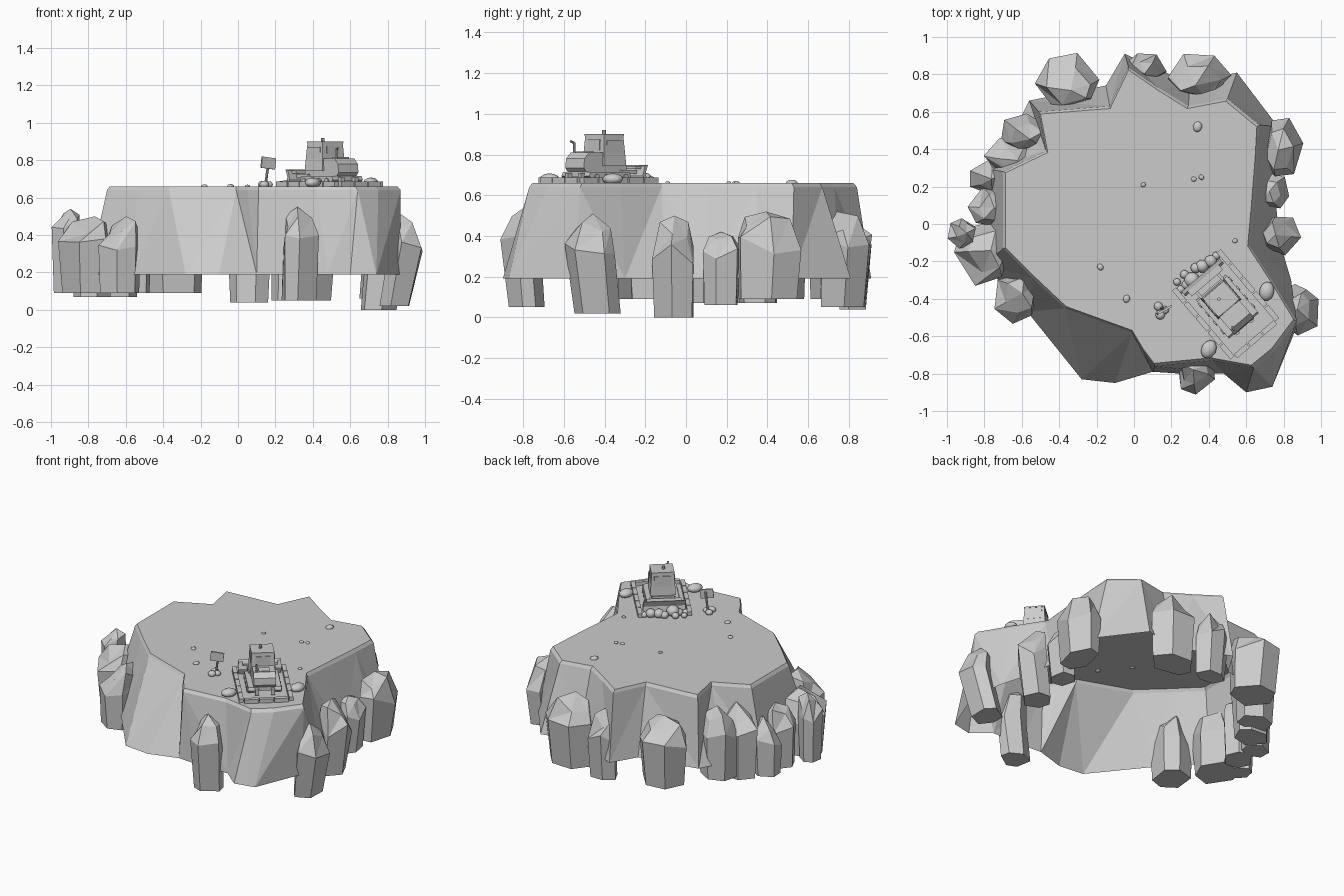
import bpy, bmesh, math, random
from mathutils import Matrix, Vector

if "Cube" in bpy.data.objects:
    bpy.data.objects.remove(bpy.data.objects["Cube"])

random.seed(4)
M = Matrix.Translation((.49, -.43, .66)) @ Matrix.Rotation(math.radians(-49.5), 4, 'Z')
I = Matrix.Identity(4)


def finish(name, bm, mat=I, smooth=False):
    bmesh.ops.recalc_face_normals(bm, faces=bm.faces)
    me = bpy.data.meshes.new(name)
    bm.to_mesh(me)
    bm.free()
    for p in me.polygons:
        p.use_smooth = smooth
    ob = bpy.data.objects.new(name, me)
    ob.matrix_world = mat
    bpy.context.collection.objects.link(ob)
    return ob


def box(name, lo, hi, taper=1.0, mat=M):
    bm = bmesh.new()
    bmesh.ops.create_cube(bm, size=1)
    c, s = (Vector(lo) + Vector(hi)) / 2, Vector(hi) - Vector(lo)
    for v in bm.verts:
        k = taper if v.co.z > 0 else 1
        v.co = Vector((v.co.x * s.x * k, v.co.y * s.y * k, v.co.z * s.z)) + c
    return finish(name, bm, mat)


def profile(name, pts, y0, y1, mat=M):
    # side profile in x-z extruded across y
    bm = bmesh.new()
    a = [bm.verts.new((x, y0, z)) for x, z in pts]
    b = [bm.verts.new((x, y1, z)) for x, z in pts]
    bm.faces.new(a)
    bm.faces.new(b[::-1])
    for i in range(len(pts)):
        j = (i + 1) % len(pts)
        bm.faces.new((a[i], a[j], b[j], b[i]))
    return finish(name, bm, mat)


def rod(name, p, q, r, mat=I, n=8):
    p, q = Vector(p), Vector(q)
    bm = bmesh.new()
    rot = (q - p).to_track_quat('Z', 'Y').to_matrix().to_4x4()
    bmesh.ops.create_cone(bm, cap_ends=True, segments=n, radius1=r, radius2=r, depth=(q - p).length,
                          matrix=Matrix.Translation((p + q) / 2) @ rot)
    return finish(name, bm, mat)


def stone(name, x, y, z, r, squash=.8, stretch=1.0):
    bm = bmesh.new()
    turn = Matrix.Rotation(random.uniform(0, 3), 4, 'Z')
    bmesh.ops.create_icosphere(bm, subdivisions=2, radius=r, matrix=Matrix.Translation((x, y, z)) @ turn
                               @ Matrix.Diagonal((stretch, 1, squash, 1)))
    return finish(name, bm, smooth=True)


# plateau: rim x, y then foot x, y, counter-clockwise
rim = [(-.70, -.13, -.80, -.22), (-.54, -.29, -.57, -.47), (-.37, -.45, -.28, -.83), (-.01, -.58, -.10, -.85),
       (.05, -.68, .10, -.79), (.11, -.76, .25, -.80), (.42, -.73, .48, -.80), (.64, -.77, .60, -.90),
       (.75, -.68, .74, -.87), (.87, -.52, .87, -.55), (.75, -.32, .84, -.30), (.62, -.12, .78, -.10),
       (.64, .10, .76, .10), (.66, .35, .79, .35), (.67, .53, .77, .52), (.50, .67, .55, .81),
       (.29, .63, .30, .75), (.13, .73, .15, .82), (-.03, .84, -.05, .91), (-.13, .63, -.15, .74),
       (-.51, .60, -.56, .66), (-.47, .39, -.64, .50), (-.70, .28, -.80, .30)]
bm = bmesh.new()
top = [bm.verts.new((a * .98, b * .98, .66)) for a, b, c, d in rim]
lip = [bm.verts.new((a, b, .64)) for a, b, c, d in rim]
foot = [bm.verts.new((c, d, .19)) for a, b, c, d in rim]
bm.faces.new(top)
for i in range(len(rim)):
    j = (i + 1) % len(rim)
    bm.faces.new((top[i], lip[i], lip[j], top[j]))
    if i % 2 and i != 1:
        bm.faces.new((lip[i], foot[i], foot[j]))
        bm.faces.new((lip[i], foot[j], lip[j]))
    else:
        bm.faces.new((lip[i], foot[i], lip[j]))
        bm.faces.new((foot[i], foot[j], lip[j]))
finish("plateau", bm)


# faceted cliff rocks leaning against the plateau
def crag(name, x, y, rx, ry, z0, z1, pull=.02, n=6):
    bm = bmesh.new()
    inward = Vector((-x, -y, 0)).normalized()
    start = random.uniform(0, 1)
    ang = [start + (i + random.uniform(-.2, .2)) * math.tau / n for i in range(n)]
    rings = []
    for t, k, shift in ((0, .9, pull), (random.uniform(.55, .7), 1, 0), (.86, .68, .025)):
        ring = []
        for a in ang:
            tilt = random.uniform(-.1, .1) * (z1 - z0) if t else 0
            q = k * random.uniform(.94, 1.04)
            p = Vector((x + q * rx * math.cos(a), y + q * ry * math.sin(a), z0 + t * (z1 - z0) + tilt))
            ring.append(bm.verts.new(p + inward * shift))
        rings.append(ring)
    tip = bm.verts.new(Vector((x, y, z1)) + inward * rx * .3)
    bm.faces.new(rings[0])
    for i in range(n):
        j = (i + 1) % n
        bm.faces.new((rings[0][i], rings[0][j], rings[1][j], rings[1][i]))
        bm.faces.new((rings[1][i], rings[1][j], rings[2][j]))
        bm.faces.new((rings[1][i], rings[2][j], rings[2][i]))
        bm.faces.new((rings[2][i], rings[2][j], tip))
    finish(name, bm)


# x, y, radius x, radius y, bottom, top, inward shift of the bottom
crags = [(-.36, .76, .17, .16, .09, .52, .02), (.06, .84, .12, .08, .04, .50, .02),
         (.35, .79, .18, .13, .05, .52, .02), (.80, .41, .11, .17, .09, .52, .02),
         (.75, .18, .09, .10, .06, .42, .02), (.79, -.06, .11, .11, 0, .50, .04),
         (.90, -.47, .10, .13, .02, .51, .07), (.33, -.81, .11, .10, .05, .55, .03),
         (-.63, -.39, .13, .14, .09, .50, 0), (-.81, -.15, .15, .18, .09, .50, 0),
         (-.92, -.05, .08, .08, .09, .54, 0), (-.78, .09, .11, .11, .07, .48, 0),
         (-.79, .25, .10, .09, .07, .45, 0), (-.66, .36, .14, .11, .07, .55, 0),
         (-.59, .48, .14, .11, .09, .55, 0)]
for i, c in enumerate(crags):
    crag(f"cliff_rock_{i}", *c)

# low brick border on three sides of the work pad
for s in (-1, 1):
    for k in range(5):
        x = -.245 + k * .098
        box("border_brick", (x + .003, s * .157 - .014, 0), (x + .094, s * .157 + .014, .027))
for k in range(3):
    y = -.142 + k * .095
    box("border_brick", (.231, y + .003, 0), (.259, y + .092, .027))

# work vehicle: tracks with wheels
for s in (-1, 1):
    profile("track", [(-.12, .03), (-.10, .01), (.12, .01), (.15, .035), (.14, .055), (-.11, .055)],
            s * .085 - .02, s * .085 + .02)
    for k in range(4):
        x = -.085 + k * .062
        rod("track_wheel", (x, s * .105, .028), (x, s * .112, .028), .016, M, 10)
    # blade arms and skids
    box("blade_arm", (-.19, s * .075 - .008, .045), (-.08, s * .075 + .008, .065))
    box("skid", (.14, s * .05 - .012, .01), (.165, s * .05 + .012, .05))

# chassis, engine hood and cab
box("chassis", (-.12, -.07, .03), (.14, .07, .085))
profile("engine_hood", [(.02, .05), (.135, .05), (.155, .075), (.15, .12), (.12, .15), (.02, .15)], -.07, .07)
box("hood_grille", (.06, -.035, .15), (.12, .035, .156))
box("cab", (-.11, -.082, .085), (.035, .082, .235), .86)
box("cab_roof", (-.102, -.073, .232), (.027, .073, .241))
for s in (-1, 1):
    box("side_window", (-.085, s * .074 - .004, .15), (.01, s * .074 + .004, .21))
box("rear_window", (.024, -.045, .16), (.031, .045, .215))
box("front_window", (-.106, -.055, .14), (-.098, .055, .215))
rod("roof_lamp", (-.045, -.01, .24), (-.045, -.01, .26), .010, M)

# bent exhaust pipe
rod("exhaust_pipe", (.115, -.05, .14), (.115, -.05, .20), .006, M)
rod("exhaust_tip", (.115, -.05, .198), (.135, -.055, .206), .006, M)

# curved pushing blade
profile("blade", [(-.20, .0), (-.185, .0), (-.172, .04), (-.185, .085), (-.205, .09), (-.19, .05)], -.135, .135)
box("blade_ledge", (-.185, -.11, .07), (-.15, .11, .085))

# boulders pushed by the blade
for x, y, r in [(.31, -.30, .042), (.365, -.225, .035), (.41, -.20, .034), (.44, -.17, .022), (.33, -.235, .028),
                (.27, -.27, .024), (.25, -.35, .022), (.23, -.31, .02), (.28, -.325, .026)]:
    stone("pushed_boulder", x, y, .66 + r * .6, r, .9)

# large stones beside the pad and loose pebbles
for x, y, r in [(.71, -.36, .04), (.40, -.67, .04)]:
    stone("corner_stone", x, y, .68, r, .7, 1.3)
for x, y, r in [(.34, .52, .024), (.05, .21, .012), (.32, .24, .013), (.36, .25, .013), (-.18, -.23, .016),
                (-.04, -.40, .018), (.54, -.09, .012)]:
    stone("pebble", x, y, .662, r, .6, 1.2)

# leaning signpost with stones at its foot
rod("sign_post", (.145, -.45, .655), (.165, -.45, .80), .007)
S = Matrix.Translation((.162, -.46, .785)) @ Matrix.Rotation(.5, 4, 'Z') @ Matrix.Rotation(.12, 4, 'Y')
box("sign_board", (-.042, -.006, -.03), (.042, .006, .03), 1, S)
for x, y, r in [(.13, -.44, .024), (.165, -.46, .022), (.14, -.485, .026)]:
    stone("sign_stone", x, y, .67, r)
